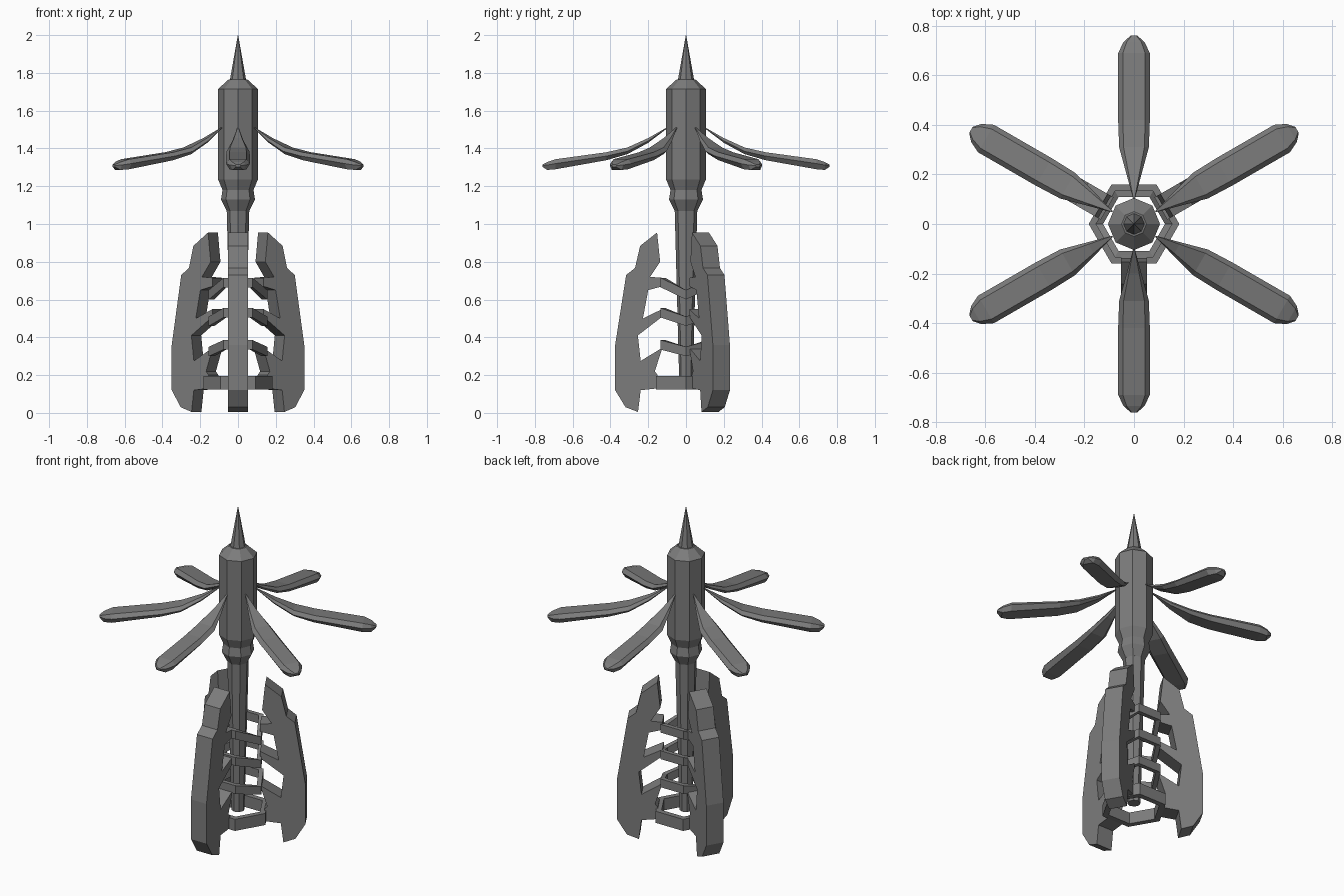
import bpy, bmesh, math
from mathutils import Matrix, Vector

if "Cube" in bpy.data.objects:
    bpy.data.objects.remove(bpy.data.objects["Cube"])

grey = bpy.data.materials.new("dark grey metal")
grey.diffuse_color = (0.2, 0.2, 0.2, 1)
grey.use_nodes = True
grey.node_tree.nodes["Principled BSDF"].inputs["Base Color"].default_value = grey.diffuse_color


def make(name, loops, closed=False, cap=True):
    """Skin a list of equal-length point loops into a flat-shaded mesh."""
    bm = bmesh.new()
    rows = [[bm.verts.new(p) for p in loop] for loop in loops]
    n = len(rows[0])
    pairs = list(zip(rows, rows[1:]))
    if closed:
        pairs.append((rows[-1], rows[0]))
    for a, b in pairs:
        for i in range(n):
            j = (i + 1) % n
            bm.faces.new((a[i], a[j], b[j], b[i]))
    if cap and not closed:
        bm.faces.new(rows[0][::-1])
        bm.faces.new(rows[-1])
    bmesh.ops.recalc_face_normals(bm, faces=bm.faces)
    me = bpy.data.meshes.new(name)
    bm.to_mesh(me)
    bm.free()
    me.materials.append(grey)
    ob = bpy.data.objects.new(name, me)
    bpy.context.collection.objects.link(ob)
    return ob


def lathe(name, profile, sides=8):
    return make(name, [[(r * math.cos(i * math.tau / sides),
                         r * math.sin(i * math.tau / sides), z)
                        for i in range(sides)] for r, z in profile])


# Central column: spike, body with collar, tapered shaft
lathe("spike", [(0.045, 1.75), (0.001, 2.0)])
lathe("body", [(0.05, 1.765), (0.105, 1.715), (0.105, 1.235), (0.082, 1.18),
               (0.09, 1.13), (0.06, 1.07)])
lathe("shaft", [(0.06, 1.08), (0.05, 0.7), (0.036, 0.17)])

# Hexagonal rings; the two side corners dip on the upper three
for k, (rad, z, drop, w, h) in enumerate([(0.165, 0.16, 0, 0.036, 0.07),
                                          (0.14, 0.36, 0.035, 0.03, 0.05),
                                          (0.14, 0.53, 0.045, 0.03, 0.05),
                                          (0.14, 0.69, 0.065, 0.03, 0.05)]):
    loops = []
    for i in range(6):
        a = i * math.tau / 6
        zc = z - (drop if i % 3 == 0 else 0)
        loops.append([((rad + dr) * math.cos(a), (rad + dr) * math.sin(a), zc + dz)
                      for dr, dz in ((-w / 2, -h / 2), (w / 2, -h / 2),
                                     (w / 2, h / 2), (-w / 2, h / 2))])
    make(f"ring_{k + 1}", loops, closed=True)

# Fins with integrated struts reaching the rings: (radius, height) outline
outline = [(0.153, 0.955), (0.243, 0.884), (0.27, 0.767), (0.317, 0.73),
           (0.375, 0.36), (0.375, 0.12), (0.32, 0.03), (0.254, 0.005),
           (0.24, 0.12), (0.15, 0.13), (0.15, 0.2), (0.165, 0.22), (0.125, 0.345),
           (0.24, 0.275), (0.255, 0.41), (0.125, 0.51), (0.125, 0.55), (0.228, 0.5),
           (0.2, 0.65), (0.125, 0.67), (0.125, 0.715), (0.19, 0.72), (0.137, 0.80)]
for k, deg in enumerate((-90, 30, 150)):
    ob = make(f"fin_{k + 1}", [[(r, s * 0.052, z) for r, z in outline] for s in (-1, 1)])
    ob.data.transform(Matrix.Rotation(math.radians(deg), 4, 'Z'))

# Drooping blades: (radius, half width, top, middle, bottom)
stations = [(0.10, 0.003, 1.512, 1.509, 1.506), (0.20, 0.03, 1.455, 1.44, 1.43),
            (0.31, 0.06, 1.405, 1.385, 1.37), (0.42, 0.064, 1.38, 1.36, 1.338),
            (0.69, 0.064, 1.343, 1.32, 1.29), (0.735, 0.042, 1.328, 1.312, 1.286),
            (0.76, 0.014, 1.314, 1.31, 1.303)]
for k in range(6):
    loops = [[(r, -w, m), (r, -w * 0.7, b), (r, w * 0.7, b),
              (r, w, m), (r, w * 0.7, t), (r, -w * 0.7, t)] for r, w, t, m, b in stations]
    ob = make(f"blade_{k + 1}", loops)
    ob.data.transform(Matrix.Rotation(math.radians(30 + 60 * k), 4, 'Z'))
